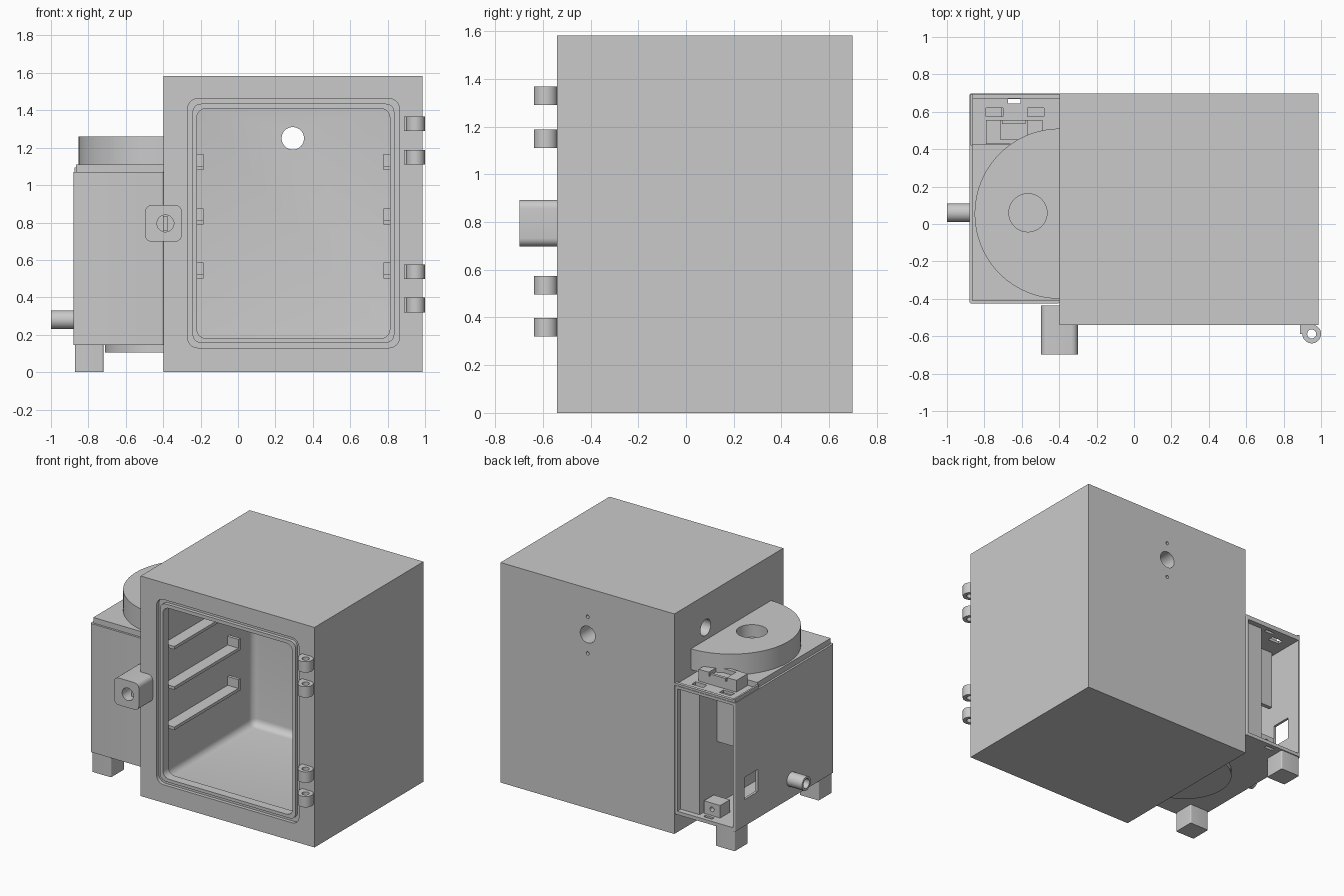
import bpy, bmesh, math
from mathutils import Matrix, Vector

old = bpy.data.objects.get("Cube")
if old:
    bpy.data.objects.remove(old, do_unlink=True)

grey = bpy.data.materials.new("plain grey")
grey.use_nodes = True
TONE = (0.59, 0.59, 0.59, 1)
grey.diffuse_color = TONE
grey.node_tree.nodes["Principled BSDF"].inputs["Base Color"].default_value = TONE


def finish(name, bm):
    bmesh.ops.recalc_face_normals(bm, faces=bm.faces)
    mesh = bpy.data.meshes.new(name)
    bm.to_mesh(mesh)
    bm.free()
    mesh.materials.append(grey)
    obj = bpy.data.objects.new(name, mesh)
    bpy.context.collection.objects.link(obj)
    return obj


def box(name, x, y, z, radius=0, axis=None):
    """Box from ranges; rounds edges along one axis, or all when axis is None."""
    bm = bmesh.new()
    bmesh.ops.create_cube(bm, size=1)
    for v in bm.verts:
        v.co = Vector([r[0] + (r[1] - r[0]) * (c + 0.5) for r, c in zip((x, y, z), v.co)])
    if radius:
        edges = [e for e in bm.edges if axis is None or
                 abs((e.verts[0].co - e.verts[1].co).normalized()[axis]) > 0.9]
        bmesh.ops.bevel(bm, geom=edges, offset=radius, segments=6, profile=0.5, affect='EDGES')
    return finish(name, bm)


def tube(name, centre, radius, length, axis='Z', sides=48):
    bm = bmesh.new()
    turn = {'X': Matrix.Rotation(math.pi / 2, 4, 'Y'),
            'Y': Matrix.Rotation(math.pi / 2, 4, 'X'), 'Z': Matrix()}[axis]
    bmesh.ops.create_cone(bm, cap_ends=True, segments=sides, radius1=radius, radius2=radius,
                          depth=length, matrix=Matrix.Translation(centre) @ turn)
    return finish(name, bm)


def combine(obj, other, mode='DIFFERENCE'):
    mod = obj.modifiers.new("cut", 'BOOLEAN')
    mod.operation, mod.object, mod.solver = mode, other, 'EXACT'
    bpy.context.view_layer.objects.active = obj
    bpy.ops.object.modifier_apply(modifier=mod.name)
    bpy.data.objects.remove(other, do_unlink=True)
    return obj


# Oven housing: narrower doorway in front of a wider chamber, seal groove and ports
housing = box("housing", (-0.397, 0.987), (-0.54, 0.699), (0, 1.583))
groove = box("groove", (-0.27, 0.863), (-0.6, -0.515), (0.13, 1.462), 0.055, 1)
combine(groove, box("lip", (-0.243, 0.836), (-0.7, -0.4), (0.157, 1.435), 0.045, 1))
combine(housing, groove)
combine(housing, box("chamber", (-0.27, 0.86), (-0.475, 0.56), (0.13, 1.46), 0.05))
combine(housing, box("doorway", (-0.22, 0.812), (-0.8, -0.3), (0.18, 1.41), 0.05, 1))
combine(housing, tube("rear_port", (0.293, 0.6, 1.25), 0.06, 0.4, 'Y'))
combine(housing, tube("side_port", (-0.3, 0.344, 1.35), 0.058, 0.4, 'X'))
for z in (1.378, 1.115):
    combine(housing, tube("screw_hole", (0.293, 0.699, z), 0.012, 0.1, 'Y', 16))

# Shelf rails, three on each inner wall
for i, z in enumerate((0.5, 0.79, 1.08)):
    for side, x in (("right", (-0.275, -0.185)), ("left", (0.777, 0.865))):
        rail = box(f"{side}_rail_{i + 1}", x, (-0.46, 0.29), (z, z + 0.022))
        combine(rail, box("tab", x, (0.268, 0.29), (z, z + 0.085)), 'UNION')

# Hinge knuckles
for i, z in enumerate((0.32, 0.497, 1.11, 1.29)):
    hinge = tube(f"hinge_{i + 1}", (0.95, -0.588, z + 0.039), 0.05, 0.078)
    combine(hinge, box("leaf", (0.887, 0.95), (-0.588, -0.538), (z, z + 0.078)), 'UNION')
    combine(hinge, tube("pin", (0.95, -0.588, z + 0.039), 0.024, 0.2))

# Door latch with a barred socket
latch = box("latch", (-0.497, -0.3), (-0.699, -0.437), (0.698, 0.893), 0.035, 1)
combine(latch, tube("socket", (-0.388, -0.66, 0.795), 0.045, 0.2, 'Y'))
box("latch_bar", (-0.4, -0.376), (-0.64, -0.55), (0.755, 0.835))

# Service cabinet: shell with an open back
cabinet = box("cabinet", (-0.88, -0.397), (-0.425, 0.699), (0.145, 1.07), 0.012, 2)
combine(cabinet, box("bay", (-0.862, -0.57), (-0.4, 0.8), (0.17, 1.05)))
combine(cabinet, box("back_recess", (-0.862, -0.42), (0.66, 0.8), (0.17, 1.05)))
combine(cabinet, box("inlet_window", (-0.95, -0.8), (0.44, 0.59), (0.335, 0.495)))
combine(cabinet, box("cable_slot", (-0.675, -0.607), (0.645, 0.668), (0, 1.3)))
for x in (-0.79, -0.57):
    combine(cabinet, box("vent", (x, x + 0.09), (0.575, 0.62), (1.04, 1.2)))
combine(cabinet, tube("pipe_bore", (-0.87, 0.06, 0.28), 0.034, 0.2, 'X'))

# Cabinet lid and lips
box("cabinet_lid", (-0.865, -0.397), (-0.41, 0.425), (1.07, 1.11))
box("back_lip", (-0.865, -0.397), (0.672, 0.695), (1.07, 1.085))
box("side_lip", (-0.875, -0.862), (0.42, 0.695), (1.07, 1.095))

# Half-round fan cover with an air inlet
cover = tube("fan_cover", (-0.397, 0.055, 1.185), 0.455, 0.15, sides=96)
combine(cover, box("trim", (-0.397, 0.2), (-0.6, 0.7), (1, 1.4)))
combine(cover, tube("inlet", (-0.567, 0.06, 1.24), 0.102, 0.14))

# Round base plate under the cabinet
base = tube("base_plate", (-0.397, 0.06, 0.126), 0.315, 0.042, sides=72)
combine(base, box("trim", (-0.397, 0.2), (-0.6, 0.7), (0, 0.4)))

# Terminal block on the cabinet
block = box("terminal_block", (-0.79, -0.49), (0.428, 0.555), (1.07, 1.155))
combine(block, box("notch", (-0.715, -0.57), (0.453, 0.6), (1.125, 1.3)))
box("terminal_tab", (-0.705, -0.58), (0.535, 0.555), (1.12, 1.145))

# Parts inside the service bay
box("circuit_panel", (-0.83, -0.565), (0.43, 0.46), (0.62, 1.045))
plug = box("plug_block", (-0.71, -0.58), (0.515, 0.625), (0.17, 0.26))
combine(plug, tube("plug_hole", (-0.645, 0.62, 0.215), 0.017, 0.06, 'Y', 16))

# Drain pipe
pipe = tube("drain_pipe", (-0.935, 0.06, 0.28), 0.05, 0.13, 'X')
combine(pipe, tube("bore", (-0.935, 0.06, 0.28), 0.034, 0.3, 'X'))

# Feet
for name, y in (("front_foot", -0.415), ("rear_foot", 0.54)):
    box(name, (-0.872, -0.72), (y, y + 0.152), (0, 0.147), 0.008, 2)

# Smooth the curved surfaces, keep hard edges
bpy.ops.object.select_all(action='DESELECT')
for obj in bpy.context.scene.objects:
    if obj.type == 'MESH':
        obj.select_set(True)
        bpy.context.view_layer.objects.active = obj
bpy.ops.object.shade_smooth_by_angle(angle=math.radians(30))
